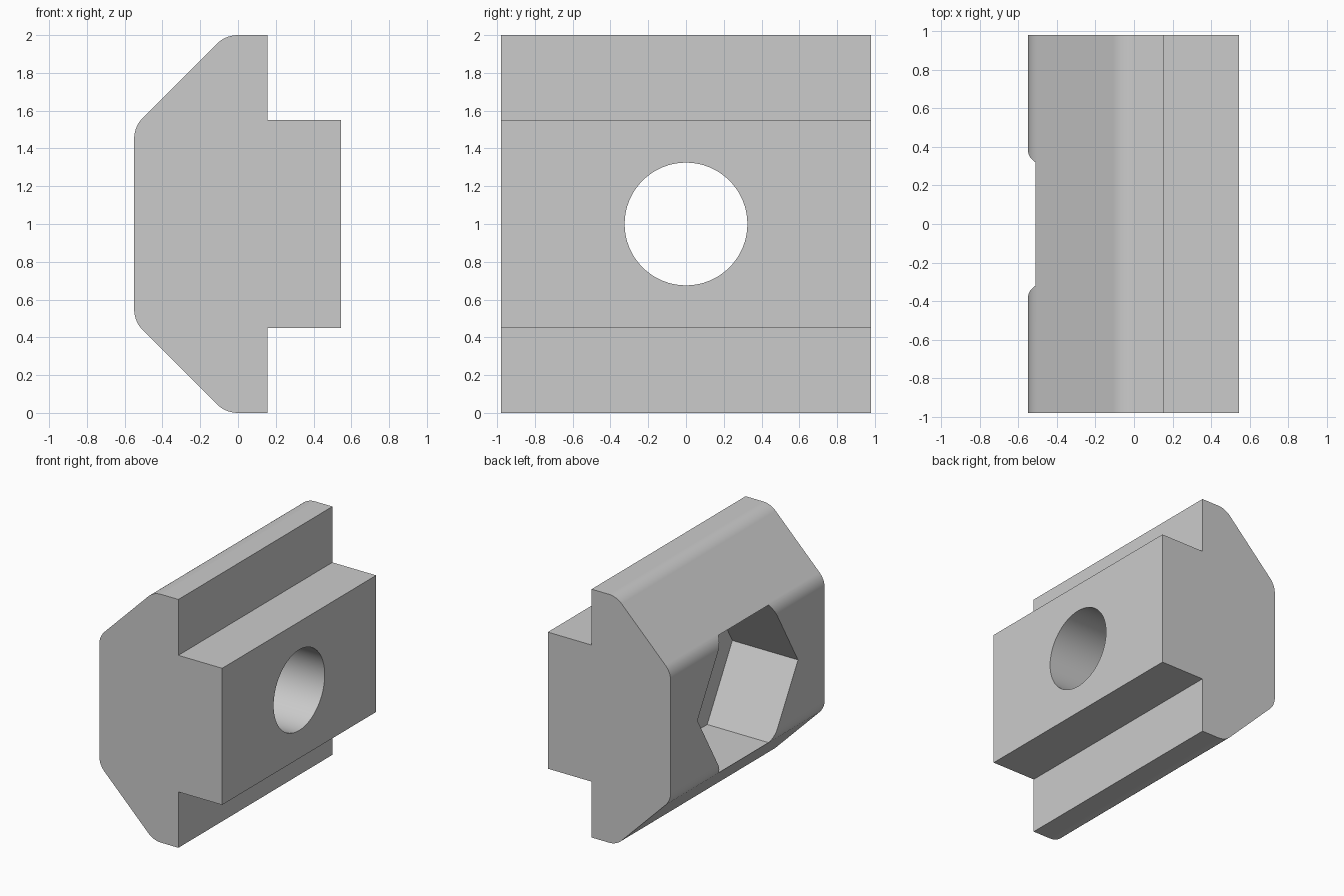
import bpy
import bmesh
from math import sin, cos, pi, radians
from mathutils import Matrix

cube = bpy.data.objects.get("Cube")
if cube:
    bpy.data.objects.remove(cube, do_unlink=True)

HALF_LENGTH = 0.98
BACK_X, STEP_X, FRONT_X = -0.55, 0.155, 0.545
FILLET = 0.16
FILLET_STEPS = 12

steel = bpy.data.materials.new("light_grey_steel")
steel.use_nodes = True
grey = (0.6, 0.6, 0.6, 1)
steel.diffuse_color = grey
steel.node_tree.nodes["Principled BSDF"].inputs["Base Color"].default_value = grey


def make_object(name, bm):
    bmesh.ops.recalc_face_normals(bm, faces=bm.faces)
    mesh = bpy.data.meshes.new(name)
    bm.to_mesh(mesh)
    bm.free()
    obj = bpy.data.objects.new(name, mesh)
    mesh.materials.append(steel)
    bpy.context.collection.objects.link(obj)
    return obj


def arc(cx, cz, start, end):
    """Fillet points from start to end angle in degrees."""
    return [(cx + FILLET * cos(a), cz + FILLET * sin(a))
            for a in (radians(start + (end - start) * i / FILLET_STEPS)
                      for i in range(FILLET_STEPS + 1))]


def x_prism(name, radius, sides, x0, x1):
    """Regular prism along x with a corner pointing along y."""
    bm = bmesh.new()
    bmesh.ops.create_cone(bm, cap_ends=True, segments=sides,
                          radius1=radius, radius2=radius, depth=x1 - x0)
    turn = Matrix.Rotation(pi / 2, 4, 'Y')
    if sides == 6:
        # Flats face up and down
        corner = max(bm.verts, key=lambda v: v.co.y).co
        if abs(corner.x) > 0.01:
            turn = turn @ Matrix.Rotation(pi / 6, 4, 'Z')
    bm.transform(Matrix.Translation(((x0 + x1) / 2, 0, 1)) @ turn)
    return make_object(name, bm)


# Slot nut body: upper half of the T profile, mirrored about z = 1
upper = [(FRONT_X, 1.55), (STEP_X, 1.55), (STEP_X, 2.0)]
upper += arc(0.0, 2.0 - FILLET, 90, 135)
upper += arc(BACK_X + FILLET, 1.45, 135, 180)
profile = upper + [(x, 2.0 - z) for x, z in reversed(upper)]

bm = bmesh.new()
end = bm.faces.new([bm.verts.new((x, -HALF_LENGTH, z)) for x, z in profile])
grown = bmesh.ops.extrude_face_region(bm, geom=[end], use_keep_orig=True)
bmesh.ops.translate(bm, vec=(0, 2 * HALF_LENGTH, 0),
                    verts=[g for g in grown["geom"] if isinstance(g, bmesh.types.BMVert)])
body = make_object("slot_nut_body", bm)

# Hexagonal pocket in the back and round hole through the neck
cutters = [x_prism("hex_pocket_cutter", 0.64, 6, -0.8, 0.035),
           x_prism("bolt_hole_cutter", 0.325, 64, -0.2, 0.8)]

bpy.ops.object.select_all(action='DESELECT')
body.select_set(True)
bpy.context.view_layer.objects.active = body
for cutter in cutters:
    cutter.hide_render = True
    cut = body.modifiers.new(cutter.name, 'BOOLEAN')
    cut.operation = 'DIFFERENCE'
    cut.solver = 'EXACT'
    cut.object = cutter
    bpy.ops.object.modifier_apply(modifier=cut.name)
for cutter in cutters:
    bpy.data.objects.remove(cutter, do_unlink=True)

# Smooth fillets and bore, crisp edges elsewhere
bpy.ops.object.shade_smooth_by_angle(angle=radians(25))
weighted = body.modifiers.new("even_normals", 'WEIGHTED_NORMAL')
weighted.keep_sharp = True
